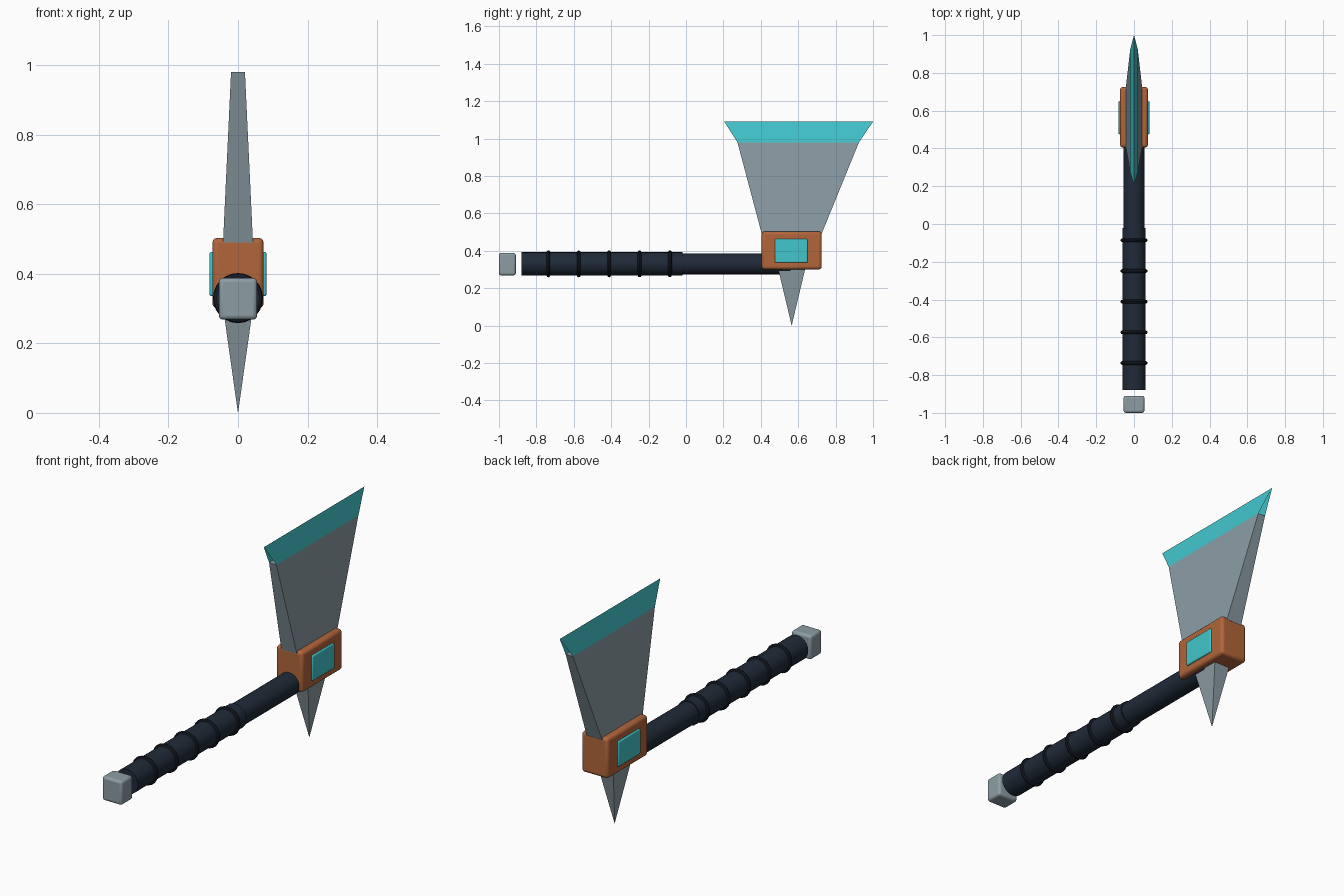
import bpy, bmesh, math

if "Cube" in bpy.data.objects:
    bpy.data.objects.remove(bpy.data.objects["Cube"])


def material(name, r, g, b):
    lin = [((c / 255 + 0.055) / 1.055) ** 2.4 for c in (r, g, b)]
    m = bpy.data.materials.new(name)
    m.diffuse_color = (*lin, 1)
    m.use_nodes = True
    m.node_tree.nodes["Principled BSDF"].inputs["Base Color"].default_value = m.diffuse_color
    return m


STEEL = material("steel grey", 140, 157, 165)
COPPER = material("copper orange", 178, 102, 58)
CYAN = material("glowing cyan", 66, 198, 204)
NAVY = material("dark navy", 31, 42, 56)
BLACK = material("binding black", 21, 27, 37)

AXIS_Z = 0.33   # height of the handle axis
HEAD_Y = 0.565  # middle of the axe head


def finish(ob, name, mat):
    ob.name = name
    ob.data.materials.append(mat)
    return ob


def box(name, mat, lo, hi, bevel):
    bpy.ops.mesh.primitive_cube_add(size=1)
    ob = finish(bpy.context.object, name, mat)
    for v in ob.data.vertices:
        v.co = [h if c > 0 else l for c, l, h in zip(v.co, lo, hi)]
    mod = ob.modifiers.new("bevel", 'BEVEL')
    mod.width, mod.segments = bevel, 3
    bpy.ops.object.shade_smooth_by_angle()
    return ob


def rod(name, mat, radius, y0, y1):
    bpy.ops.mesh.primitive_cylinder_add(
        vertices=24, radius=radius, depth=y1 - y0,
        location=(0, (y0 + y1) / 2, AXIS_Z), rotation=(math.pi / 2, 0, 0))
    finish(bpy.context.object, name, mat)
    bpy.ops.object.shade_smooth_by_angle()


def loft(name, mat, sections, ends=True):
    """Join rectangles given as (z, half width x, y start, y end)."""
    bm = bmesh.new()
    rings = [[bm.verts.new(p) for p in ((-x, a, z), (x, a, z), (x, b, z), (-x, b, z))]
             for z, x, a, b in sections]
    for low, high in zip(rings, rings[1:]):
        for i in range(4):
            if ends or i in (1, 3):   # sides 0 and 2 are the narrow ends
                j = (i + 1) % 4
                bm.faces.new((low[i], low[j], high[j], high[i]))
    if ends:
        bm.faces.new(rings[0][::-1])
        bm.faces.new(rings[-1])
    bmesh.ops.remove_doubles(bm, verts=bm.verts, dist=0.0001)
    bmesh.ops.recalc_face_normals(bm, faces=bm.faces) if ends else None
    me = bpy.data.meshes.new(name)
    bm.to_mesh(me)
    bm.free()
    ob = bpy.data.objects.new(name, me)
    bpy.context.collection.objects.link(ob)
    return finish(ob, name, mat)


# Handle: shaft, thicker grip, binding rings and a detached pommel
rod("shaft", NAVY, 0.056, -0.86, 0.56)
rod("grip", NAVY, 0.062, -0.88, -0.02)
for i in range(5):
    bpy.ops.mesh.primitive_torus_add(
        major_radius=0.062, minor_radius=0.01, major_segments=24, minor_segments=8,
        location=(0, -0.736 + 0.1625 * i, AXIS_Z), rotation=(math.pi / 2, 0, 0))
    finish(bpy.context.object, f"binding_ring_{i + 1}", BLACK)
    bpy.ops.object.shade_smooth_by_angle()
box("pommel", STEEL, (-0.055, -1, 0.268), (0.055, -0.91, 0.388), 0.012)

# Collar with a glowing plate on both sides
box("collar", COPPER, (-0.074, 0.405, 0.3), (0.074, 0.725, 0.503), 0.015)
for side, (lo, hi) in {"left": (-0.082, -0.06), "right": (0.06, 0.082)}.items():
    box(f"glow_plate_{side}", CYAN, (lo, 0.475, 0.336), (hi, 0.65, 0.463), 0.006)

# Blade, its open-ended cutting edge, and the spike below
loft("blade", STEEL, [(0.49, 0.043, 0.405, 0.725), (0.98, 0.02, 0.275, 0.925)])
loft("cutting_edge", CYAN, [(0.98, 0.02, 0.275, 0.925), (1.09, 0.0003, 0.205, 1.0)], ends=False)
loft("spike", STEEL, [(0.0, 0.0002, HEAD_Y - 0.0002, HEAD_Y + 0.0002),
                      (0.31, 0.044, HEAD_Y - 0.074, HEAD_Y + 0.074)])
